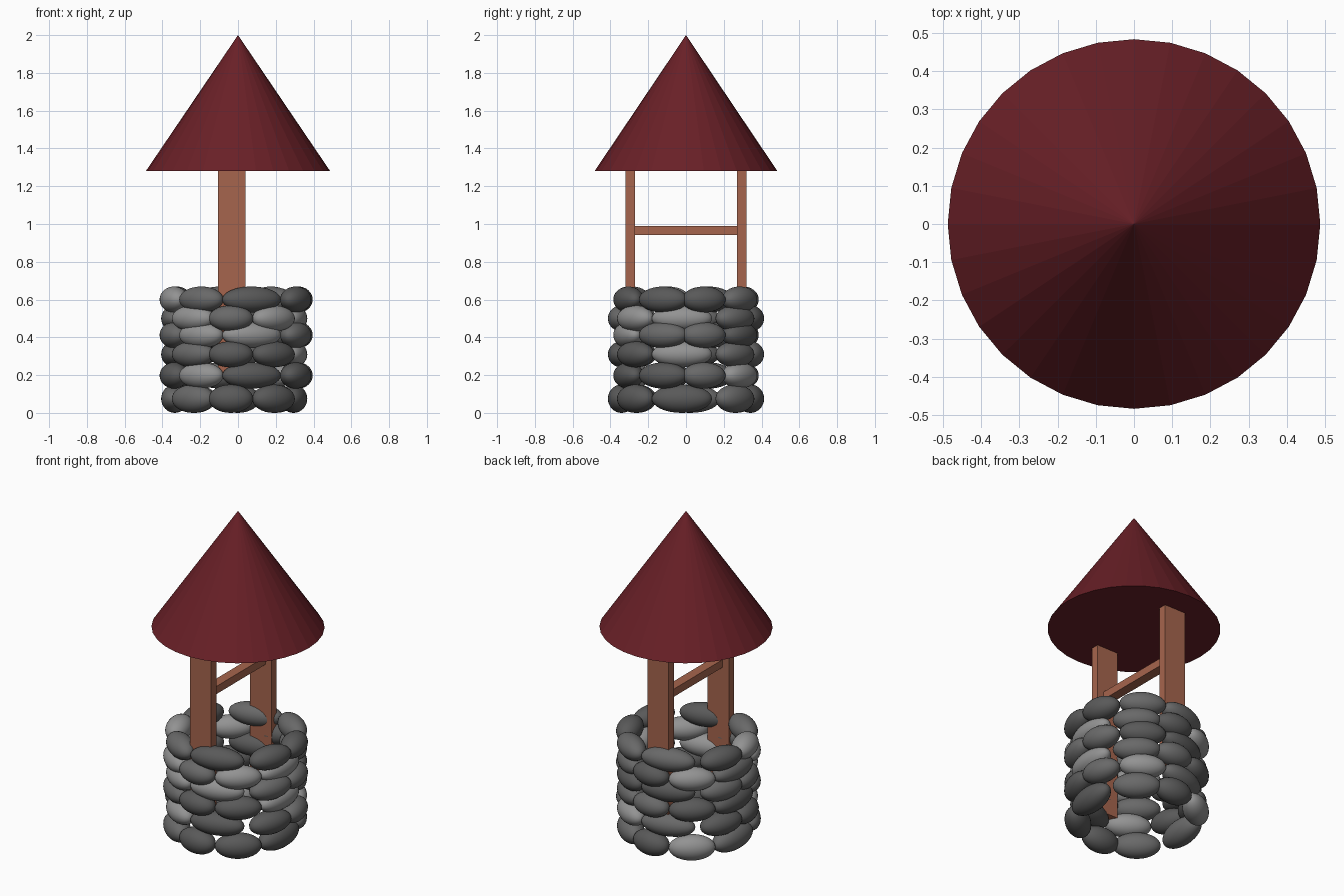
import bpy, math, random

if "Cube" in bpy.data.objects:
    bpy.data.objects.remove(bpy.data.objects["Cube"])
random.seed(4)


def material(name, rgb):
    m = bpy.data.materials.new(name)
    m.diffuse_color = (*rgb, 1)
    m.use_nodes = True
    m.node_tree.nodes["Principled BSDF"].inputs["Base Color"].default_value = m.diffuse_color
    return m


ROOF = material("roof_red", (0.14, 0.014, 0.02))
WOOD = material("wood_brown", (0.38, 0.13, 0.075))
STONES = [material("stone_" + n, (v, v, v))
          for n, v in (("dark", 0.10), ("mid", 0.14), ("light", 0.29))]


def box(name, lo, hi):
    bpy.ops.mesh.primitive_cube_add(
        size=1, location=[(a + b) / 2 for a, b in zip(lo, hi)])
    ob = bpy.context.object
    ob.name = name
    ob.scale = [b - a for a, b in zip(lo, hi)]
    ob.data.materials.append(WOOD)
    return ob


# Conical roof, closed underneath
bpy.ops.mesh.primitive_cone_add(vertices=32, radius1=0.488, radius2=0, depth=0.72,
                                location=(0, 0, 1.64))
roof = bpy.context.object
roof.name = "roof"
roof.scale.y = 0.992
roof.data.materials.append(ROOF)

# Posts and crossbar
box("front_post", (-0.105, -0.32, 0.21), (0.04, -0.27, 1.30))
box("back_post", (-0.105, 0.27, 0.21), (0.04, 0.32, 1.30))
box("crossbar", (-0.062, -0.28, 0.942), (-0.002, 0.28, 0.99))

# Stone wall: each course repeats four stones twice, alternate courses are turned
# (angle, ring radius, half length)
COURSE = [(-75, 0.315, 0.16), (-21, 0.338, 0.135),
          (16, 0.342, 0.118), (57, 0.338, 0.132)]
HEIGHTS = [0.075, 0.198, 0.31, 0.412, 0.5, 0.6]

bpy.ops.mesh.primitive_uv_sphere_add(segments=32, ring_count=16, radius=1)
seed_stone = bpy.context.object
bpy.ops.object.shade_smooth()
base = seed_stone.data
bpy.data.objects.remove(seed_stone)

for row, z in enumerate(HEIGHTS):
    turned = row % 2 == 0
    turn, cx = (71, -0.02) if turned else (0, -0.01)
    for half in (0, 180):
        for i, (ang, r, length) in enumerate(COURSE):
            a = math.radians(ang + half + turn)
            mesh = base.copy()
            mesh.materials.append(random.choice(STONES))
            ob = bpy.data.objects.new(f"stone_{row + 1}_{i + 1 + half // 45}", mesh)
            ob.location = (cx + r * math.cos(a), r * math.sin(a), z)
            ob.rotation_euler.z = a
            ob.scale = (0.072, length, 0.075 if row == 0 else 0.069)
            bpy.context.collection.objects.link(ob)
